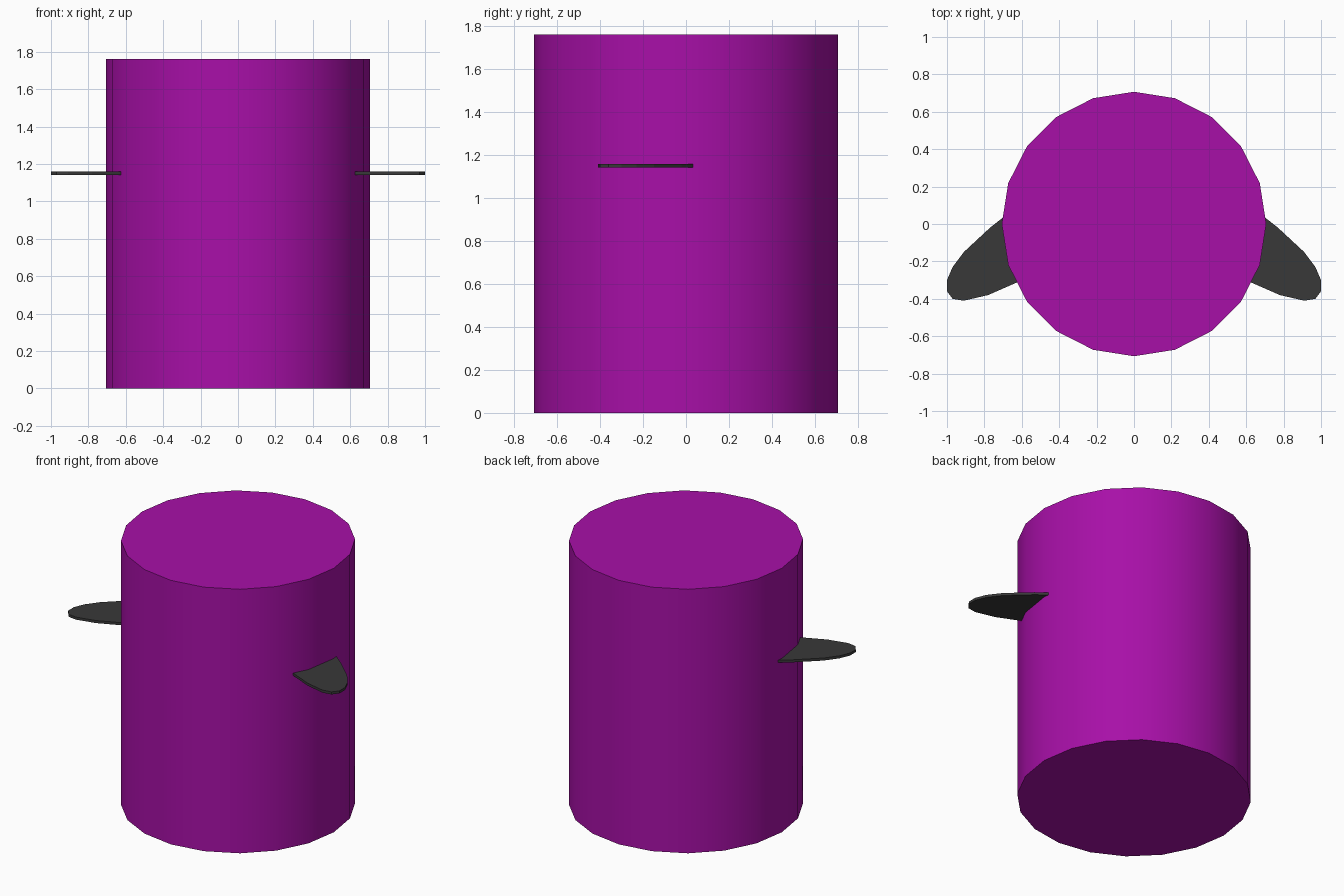
import bpy, bmesh, math

cube = bpy.data.objects.get("Cube")
if cube:
    bpy.data.objects.remove(cube, do_unlink=True)


def material(name, rgb):
    mat = bpy.data.materials.new(name)
    mat.use_nodes = True
    color = (*rgb, 1.0)
    mat.diffuse_color = color
    mat.node_tree.nodes["Principled BSDF"].inputs["Base Color"].default_value = color
    return mat


purple = material("purple", (0.39, 0.005, 0.39))
charcoal = material("charcoal", (0.04, 0.04, 0.04))

# Body: upright twenty-sided drum, smooth around, crisp rims
RADIUS, HEIGHT = 0.707, 1.76
bpy.ops.mesh.primitive_cylinder_add(vertices=20, radius=RADIUS, depth=HEIGHT,
                                    location=(0, 0, HEIGHT / 2))
body = bpy.context.object
body.name = "body"
body.data.materials.append(purple)
bpy.ops.object.shade_smooth_by_angle(angle=math.radians(30))

# Fins: thin swept-forward plates with rounded tips, rooted inside the body
FIN_Z, FIN_THICK = 1.15, 0.017
outline = [(0.56, 0.12), (0.70, 0.035), (0.77, -0.02), (0.91, -0.15),
           (0.97, -0.23), (1.0, -0.30), (1.0, -0.36), (0.97, -0.40),
           (0.91, -0.41), (0.78, -0.38), (0.62, -0.31), (0.52, -0.25)]


def fin(name, side):
    bm = bmesh.new()
    face = bm.faces.new([bm.verts.new((side * x, y, FIN_Z - FIN_THICK / 2))
                         for x, y in outline])
    top = bmesh.ops.extrude_face_region(bm, geom=[face])["geom"]
    bmesh.ops.translate(bm, vec=(0, 0, FIN_THICK),
                        verts=[g for g in top if isinstance(g, bmesh.types.BMVert)])
    bmesh.ops.recalc_face_normals(bm, faces=bm.faces)
    mesh = bpy.data.meshes.new(name)
    bm.to_mesh(mesh)
    bm.free()
    mesh.materials.append(charcoal)
    bpy.context.collection.objects.link(bpy.data.objects.new(name, mesh))


fin("left_fin", 1)
fin("right_fin", -1)
